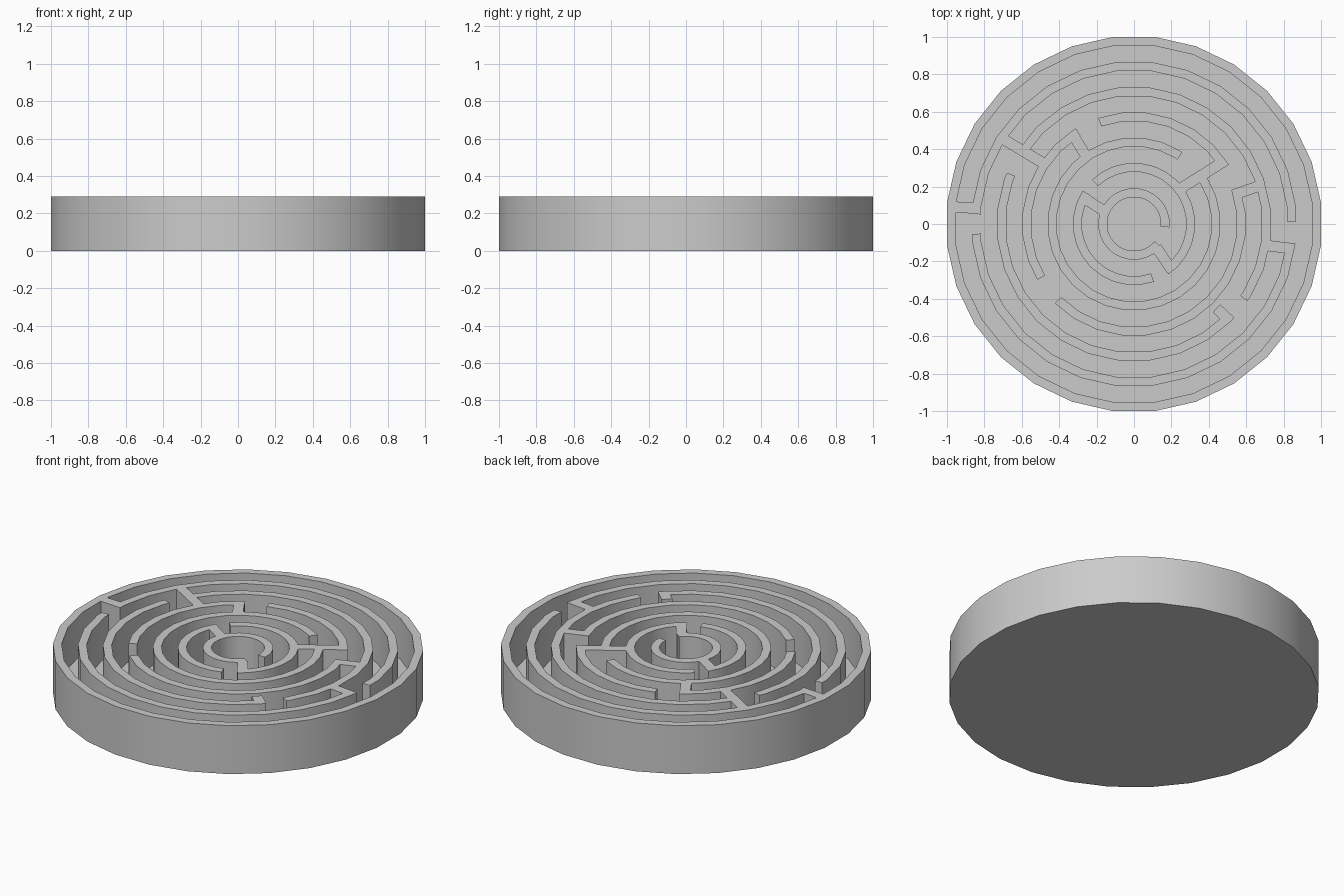
import bpy, bmesh, math

if "Cube" in bpy.data.objects:
    bpy.data.objects.remove(bpy.data.objects["Cube"])

SIDES = 28
STEP = 360 / SIDES
TOP = 0.29        # overall height
FLOOR = 0.045     # base slab thickness
WALL = 0.047      # ring wall thickness
PITCH = 0.135     # distance from ring to ring


def on_polygon(apothem, deg):
    """Point on a 28-sided polygon at the given angle."""
    rel = (deg + STEP / 2) % STEP - STEP / 2
    r = apothem / math.cos(math.radians(rel))
    return (r * math.cos(math.radians(deg)), r * math.sin(math.radians(deg)))


def finish(name, bm, smooth=True):
    bmesh.ops.recalc_face_normals(bm, faces=bm.faces)
    me = bpy.data.meshes.new(name)
    bm.to_mesh(me)
    bm.free()
    ob = bpy.data.objects.new(name, me)
    bpy.context.collection.objects.link(ob)
    if smooth:
        bpy.ops.object.select_all(action='DESELECT')
        ob.select_set(True)
        bpy.context.view_layer.objects.active = ob
        bpy.ops.object.shade_smooth_by_angle(angle=math.radians(30))


def prism(name, pts, z0, z1):
    """Extrude a flat outline from z0 to z1."""
    bm = bmesh.new()
    lo = [bm.verts.new((x, y, z0)) for x, y in pts]
    hi = [bm.verts.new((x, y, z1)) for x, y in pts]
    bm.faces.new(lo)
    bm.faces.new(hi)
    for i in range(len(pts)):
        j = (i + 1) % len(pts)
        bm.faces.new((lo[i], lo[j], hi[j], hi[i]))
    finish(name, bm)


def ring_wall(name, ring, a0, a1):
    """Curved wall on ring number `ring` (0 = outermost), a0 to a1 counter-clockwise."""
    outer = 1 - PITCH * ring
    full = a1 - a0 >= 360
    angles = [(k + 0.5) * STEP for k in range(-60, 60)
              if a0 + 0.1 < (k + 0.5) * STEP < a1 - 0.1]
    if not full:
        angles = [a0] + angles + [a1]
    bm = bmesh.new()
    cols = []
    for a in angles:
        o, i = on_polygon(outer, a), on_polygon(outer - WALL, a)
        cols.append([bm.verts.new((*p, z)) for p, z in
                     ((o, FLOOR), (o, TOP), (i, TOP), (i, FLOOR))])
    pairs = list(zip(cols, cols[1:]))
    if full:
        pairs.append((cols[-1], cols[0]))
    else:
        bm.faces.new(cols[0])
        bm.faces.new(cols[-1])
    for c, d in pairs:
        for k in range(4):
            m = (k + 1) % 4
            bm.faces.new((c[k], d[k], d[m], c[m]))
    finish(name, bm)


def cross_wall(name, r0, r1, edge, side, width=0.058):
    """Straight radial wall; one long edge on angle `edge`, body towards `side`."""
    a = math.radians(edge)
    d = (math.cos(a), math.sin(a))
    n = (-d[1] * side * width, d[0] * side * width)
    p = [(d[0] * r, d[1] * r) for r in (r0, r1)]
    prism(name, [p[0], p[1], (p[1][0] + n[0], p[1][1] + n[1]),
                 (p[0][0] + n[0], p[0][1] + n[1])], FLOOR, TOP)


# Base slab
prism("base_disc", [on_polygon(1, (k + 0.5) * STEP) for k in range(SIDES)], 0, FLOOR)

# Ring walls: ring number, start angle, end angle
arcs = [
    (0, 0, 360),
    (1, 0.9, 176.4), (1, 183.6, 353.1),
    (2, -34, 149), (2, 158, 317),
    (3, 32, 108.6), (3, 121.3, 210), (3, 225, 379.3),
    (4, 56, 392),
    (5, -55.5, 133.5), (5, 146.8, 289),
    (6, -5.5, 320),
]
for i, (ring, a0, a1) in enumerate(arcs):
    ring_wall(f"ring_wall_{i + 1}", ring, a0, a1)

# Radial walls: inner radius, outer radius, edge angle, side
cross = [
    (0.84, 0.97, 176.3, -1),
    (0.71, 0.84, -6.9, -1),
    (0.57, 0.83, 149, -1),
    (0.57, 0.71, 19.3, -1),
    (0.63, 0.71, -43, -1),
    (0.44, 0.585, 121.5, 1),
    (0.30, 0.58, 32, 1),
    (0.17, 0.31, 147, 1),
    (0.17, 0.315, -56, 1),
]
for i, args in enumerate(cross):
    cross_wall(f"radial_wall_{i + 1}", *args)
